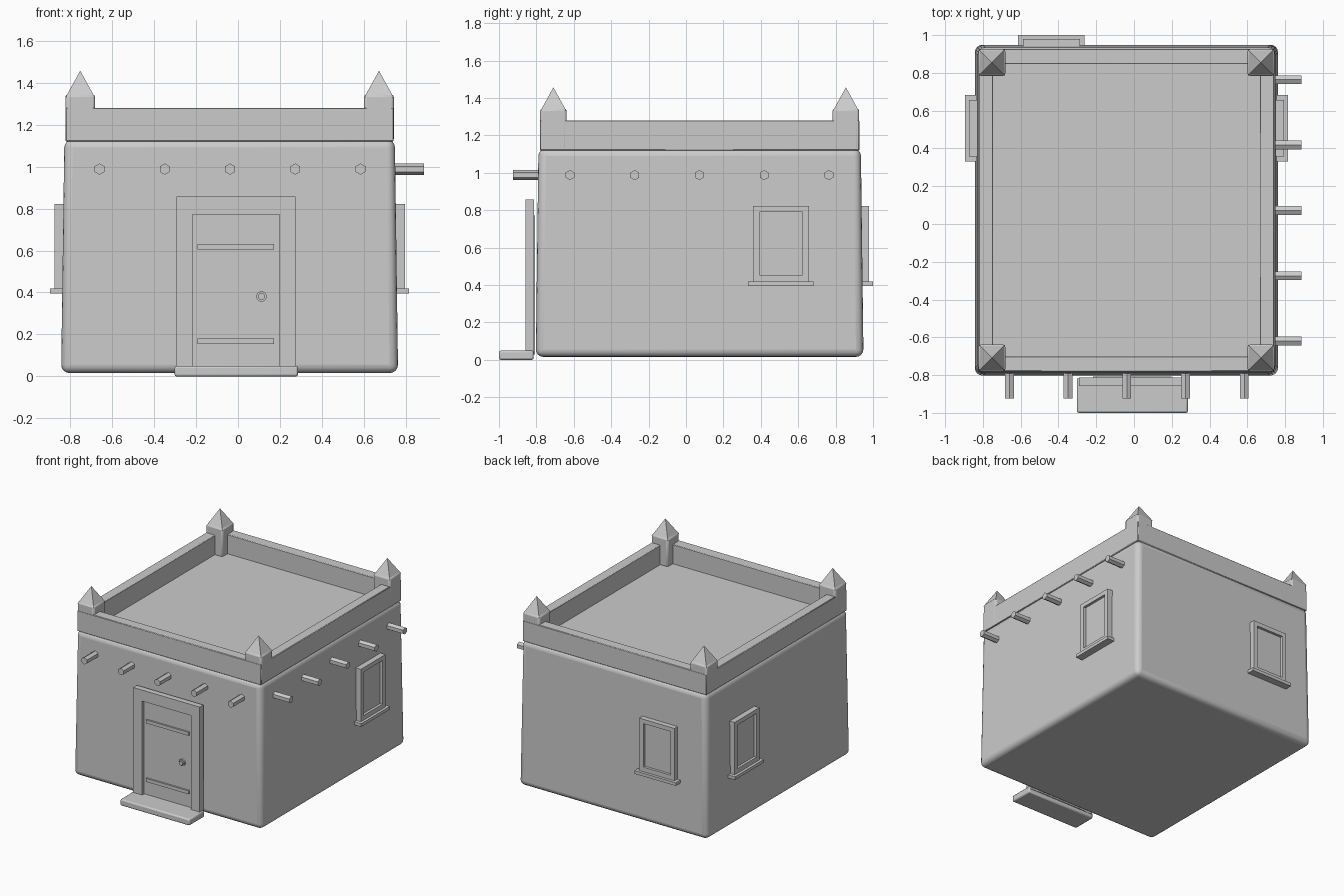
import bpy, bmesh, math
from mathutils import Matrix, Vector

if "Cube" in bpy.data.objects:
    bpy.data.objects.remove(bpy.data.objects["Cube"])


def finish(name, bm, bevel=0.0, segments=2, smooth=True):
    bmesh.ops.recalc_face_normals(bm, faces=bm.faces)
    mesh = bpy.data.meshes.new(name)
    bm.to_mesh(mesh)
    bm.free()
    ob = bpy.data.objects.new(name, mesh)
    bpy.context.collection.objects.link(ob)
    if bevel:
        mod = ob.modifiers.new("bevel", "BEVEL")
        mod.width = bevel
        mod.segments = segments
    if smooth:
        bpy.ops.object.select_all(action="DESELECT")
        ob.select_set(True)
        bpy.context.view_layer.objects.active = ob
        bpy.ops.object.shade_smooth_by_angle(angle=math.radians(35))
    return ob


def add_box(bm, x0, x1, y0, y1, z0, z1):
    m = Matrix.Translation(((x0 + x1) / 2, (y0 + y1) / 2, (z0 + z1) / 2))
    m = m @ Matrix.Diagonal((x1 - x0, y1 - y0, z1 - z0, 1))
    return bmesh.ops.create_cube(bm, size=1, matrix=m)["verts"]


def box(name, *dims, bevel=0.0, segments=2):
    bm = bmesh.new()
    add_box(bm, *dims)
    return finish(name, bm, bevel, segments)


def rod(name, start, direction, length, radius, sides):
    d = Vector(direction)
    m = Matrix.Translation(Vector(start) + d * length / 2)
    m = m @ d.to_track_quat("Z", "Y").to_matrix().to_4x4()
    bm = bmesh.new()
    bmesh.ops.create_cone(bm, cap_ends=True, segments=sides, radius1=radius,
                          radius2=radius, depth=length, matrix=m)
    return finish(name, bm, smooth=sides > 8)


CX, CY = -0.04, 0.073

# Gently tapered adobe body
bm = bmesh.new()
for v in add_box(bm, CX - 0.803, CX + 0.803, CY - 0.876, CY + 0.876, 0.016, 1.13):
    if v.co.z > 1:
        v.co.x = CX + (v.co.x - CX) * 0.981
        v.co.y = CY + (v.co.y - CY) * 0.984
finish("house_body", bm, 0.04, 4)

# Roof parapet ring, swept as a mitred rectangular section
bm = bmesh.new()
rings = []
for hx, hy, z in ((0.782, 0.854, 1.12), (0.782, 0.854, 1.28),
                  (0.706, 0.774, 1.28), (0.706, 0.774, 1.12)):
    rings.append([bm.verts.new((CX + sx * hx, CY + sy * hy, z))
                  for sx, sy in ((-1, -1), (1, -1), (1, 1), (-1, 1))])
for i in range(4):
    a, b = rings[i], rings[(i + 1) % 4]
    for j in range(4):
        k = (j + 1) % 4
        bm.faces.new((a[j], a[k], b[k], b[j]))
finish("parapet", bm, 0.004, 1)

# Corner posts with pyramid caps
for x in (CX - 0.712, CX + 0.712):
    for y in (CY - 0.782, CY + 0.782):
        box("corner_post", x - 0.071, x + 0.071, y - 0.071, y + 0.071,
            1.12, 1.345, bevel=0.014)
        bm = bmesh.new()
        bmesh.ops.create_cone(
            bm, cap_ends=True, segments=4, radius1=0.069 * math.sqrt(2), radius2=0, depth=0.125,
            matrix=Matrix.Translation((x, y, 1.3945)) @ Matrix.Rotation(math.pi / 4, 4, "Z"))
        finish("post_cap", bm, smooth=False)

# Six-sided roof beam ends on the front and right walls
for i in range(5):
    rod("front_beam", (-0.66 + 0.311 * i, -0.75, 0.988), (0, -1, 0), 0.175, 0.027, 6)
    rod("side_beam", (0.72, -0.62 + 0.346 * i, 0.988), (1, 0, 0), 0.167, 0.027, 6)

# Door surround, leaf, battens, handle and step
bm = bmesh.new()
add_box(bm, -0.292, -0.216, -0.857, -0.812, 0.03, 0.772)
add_box(bm, 0.198, 0.274, -0.857, -0.812, 0.03, 0.772)
add_box(bm, -0.292, 0.274, -0.857, -0.812, 0.772, 0.857)
finish("door_frame", bm)
box("door_leaf", -0.217, 0.199, -0.832, -0.808, 0.03, 0.773)
for z in (0.167, 0.617):
    box("door_batten", -0.193, 0.171, -0.845, -0.825, z - 0.013, z + 0.013)
rod("door_knob_plate", (0.112, -0.825, 0.381), (0, -1, 0), 0.02, 0.025, 16)
rod("door_knob", (0.112, -0.84, 0.381), (0, -1, 0), 0.016, 0.016, 16)
box("door_step", -0.303, 0.286, -1.0, -0.815, 0.0, 0.05, bevel=0.01)


# Windows: built facing -y, then turned onto the wall
def window(name, x, y, turn):
    m = Matrix.Translation((x, y, 0)) @ Matrix.Rotation(math.radians(turn), 4, "Z")
    for part, boxes in (
        ("frame", ((-0.15, -0.115, -0.038, 0.02, 0.455, 0.79),
                   (0.115, 0.15, -0.038, 0.02, 0.455, 0.79),
                   (-0.15, 0.15, -0.038, 0.02, 0.79, 0.823),
                   (-0.15, 0.15, -0.038, 0.02, 0.415, 0.455))),
        ("pane", ((-0.116, 0.116, -0.018, 0.01, 0.454, 0.791),)),
        ("sill", ((-0.176, 0.176, -0.059, 0.02, 0.396, 0.42),)),
    ):
        bm = bmesh.new()
        for b in boxes:
            add_box(bm, *b)
        bmesh.ops.transform(bm, matrix=m, verts=bm.verts)
        finish(name + "_" + part, bm)


window("right_window", 0.757, 0.507, 90)
window("left_window", -0.836, 0.507, -90)
window("back_window", -0.437, 0.941, 180)
